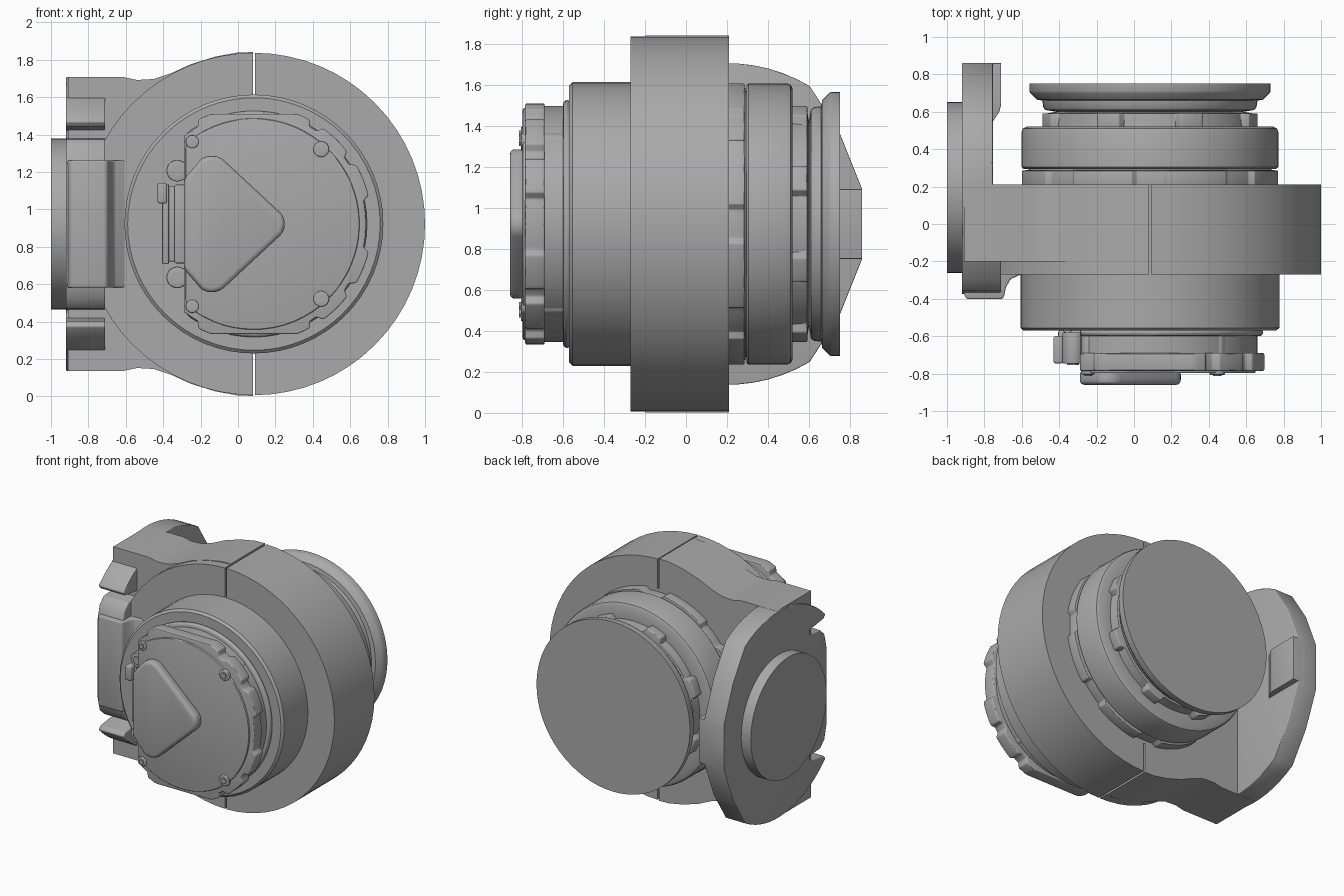
import bpy
from math import sin, cos, pi, radians, hypot

if "Cube" in bpy.data.objects:
    bpy.data.objects.remove(bpy.data.objects["Cube"])

CX, CZ = 0.085, 0.922      # main axis, runs along y
SEG = 64

grey = bpy.data.materials.new("plain_grey")
grey.use_nodes = True
colour = (0.4, 0.4, 0.4, 1)
grey.diffuse_color = colour
grey.node_tree.nodes["Principled BSDF"].inputs["Base Color"].default_value = colour
parts = []


def add(name, verts, faces, bevel=0):
    mesh = bpy.data.meshes.new(name)
    mesh.from_pydata(verts, [], faces)
    mesh.materials.append(grey)
    ob = bpy.data.objects.new(name, mesh)
    bpy.context.collection.objects.link(ob)
    bpy.ops.object.select_all(action='DESELECT')
    ob.select_set(True)
    bpy.context.view_layer.objects.active = ob
    bpy.ops.object.mode_set(mode='EDIT')
    bpy.ops.mesh.select_all(action='SELECT')
    bpy.ops.mesh.normals_make_consistent(inside=False)
    bpy.ops.object.mode_set(mode='OBJECT')
    if bevel:
        m = ob.modifiers.new("rounded_edges", 'BEVEL')
        m.width, m.segments, m.limit_method = bevel, 3, 'ANGLE'
        m.angle_limit = radians(35)
        bpy.ops.object.modifier_apply(modifier=m.name)
    bpy.ops.object.shade_smooth_by_angle(angle=radians(30))
    return ob


def prism(name, pts, axis, a, b, bevel=0):
    """Extrude a 2D outline along an axis; heights are relative to the main axis."""
    place = {'x': lambda p, d: (d, p[0], CZ + p[1]),
             'y': lambda p, d: (p[0], d, CZ + p[1]),
             'z': lambda p, d: (p[0], p[1], CZ + d)}[axis]
    n = len(pts)
    verts = [place(p, d) for d in (a, b) for p in pts]
    faces = [tuple(range(n)), tuple(range(2 * n - 1, n - 1, -1))]
    faces += [(i, (i + 1) % n, n + (i + 1) % n, n + i) for i in range(n)]
    return add(name, verts, faces, bevel)


def lathe(name, profile):
    """Revolve (y, radius) points around the main axis, with closed ends."""
    verts = [(CX + r * cos(2 * pi * i / SEG), y, CZ + r * sin(2 * pi * i / SEG))
             for y, r in profile for i in range(SEG)]
    faces = [(k * SEG + i, k * SEG + (i + 1) % SEG,
              (k + 1) * SEG + (i + 1) % SEG, (k + 1) * SEG + i)
             for k in range(len(profile) - 1) for i in range(SEG)]
    faces += [tuple(range(SEG)), tuple(range(len(verts) - SEG, len(verts)))]
    return add(name, verts, faces)


def arc(r, a, b, n=SEG, cx=CX, cz=0):
    return [(cx + r * cos(radians(a + (b - a) * i / n)),
             cz + r * sin(radians(a + (b - a) * i / n))) for i in range(n + 1)]


def circle(r, n=SEG, cx=CX, cz=0):
    return arc(r, 0, 360, n, cx, cz)[:-1]


def mirrored(half):
    """Close an outline by reflecting it below the main axis."""
    return half + [(u, -v) for u, v in reversed(half)]


def tabbed(base, tab, angles, width):
    """Circle with raised tabs centred on the given angles."""
    pts = []
    for i in range(180):
        t = i * 2
        near = min(abs((t - a + 180) % 360 - 180) for a in angles)
        r = tab if near <= width else base
        pts.append((CX + r * cos(radians(t)), r * sin(radians(t))))
    return pts


# Main drum, front shoulder and neck
lathe("main_drum", [(-0.57, 0.58), (-0.57, 0.675), (-0.555, 0.692),
                    (0.21, 0.692), (0.21, 0.665), (0.29, 0.665)])
flat = -0.29
neck = [(max(x, flat), z) for x, z in circle(0.575)]
prism("front_neck", neck, 'y', -0.70, -0.56)
fillet = [(max(x, flat), z) for x, z in circle(0.605)]
prism("neck_step", fillet, 'y', -0.60, -0.56, 0.02)

# Rear rings with tabs
eight = [22.5 + 45 * i for i in range(8)]
prism("rear_tab_ring", tabbed(0.668, 0.692, eight, 15), 'y', 0.20, 0.285, 0.004)
lathe("rear_drum", [(0.28, 0.65), (0.295, 0.65), (0.295, 0.675), (0.305, 0.687),
                    (0.49, 0.687), (0.51, 0.68), (0.52, 0.66), (0.52, 0.565),
                    (0.59, 0.56), (0.60, 0.50), (0.62, 0.50)])
prism("rear_lug_ring", tabbed(0.56, 0.60, eight, 7), 'y', 0.51, 0.592, 0.006)

# Output disc at the back
lathe("output_disc", [(0.60, 0.50), (0.61, 0.56), (0.625, 0.57), (0.66, 0.575),
                      (0.665, 0.605), (0.70, 0.64), (0.71, 0.645), (0.752, 0.645)])

# Front cover: flattened round plate with rim tabs
rim = [(max(x, flat), max(-0.588, min(0.588, z))) for x, z in
       tabbed(0.60, 0.632, (22, -22, 46, -46, 70, -70, 90, -90, 110, -110), 8)]
prism("cover_plate", rim, 'y', -0.785, -0.69, 0.008)
inner = [(max(x, flat + 0.01), z) for x, z in circle(0.565)]
prism("cover_face", inner, 'y', -0.797, -0.76, 0.006)

# Rounded triangular boss
boss = (arc(0.09, -42, 42, 8, 0.16) + arc(0.10, 48, 125, 8, -0.14, 0.265)
        + [(-0.29, 0.24), (-0.29, -0.24)] + arc(0.10, -125, -48, 8, -0.14, -0.265))
prism("cover_boss", boss, 'y', -0.86, -0.78, 0.025)

# Screws: four on the cover, two larger on the flat side
for x, z, r, y in ((-0.245, 0.44, 0.035, -0.80), (0.445, 0.40, 0.042, -0.80),
                   (-0.325, 0.285, 0.058, -0.74)):
    for side, s in (("upper", 1), ("lower", -1)):
        prism(side + "_screw_collar", circle(r, 20, x, s * z), 'y', y - 0.006, -0.58, 0.006)
        prism(side + "_screw_head", circle(r * 0.55, 6, x, s * z), 'y', y - 0.014, y)

# Side connector on the flat of the neck
for x0, x1, h, y0 in ((-0.34, -0.28, 0.21, -0.72), (-0.375, -0.33, 0.20, -0.69),
                      (-0.405, -0.37, 0.215, -0.70)):
    prism("side_connector", [(x0, y0), (x1, y0), (x1, -0.57), (x0, -0.57)],
          'z', -h, h, 0.008)
prism("connector_latch", [(-0.43, -0.745), (-0.38, -0.745), (-0.38, -0.60),
                          (-0.43, -0.60)], 'z', 0.11, 0.22, 0.01)

# Split clamp around the drum
gap = 0.006
prism("clamp_outer_half", [(x + gap if abs(x - CX) < 0.01 else x, z)
                           for x, z in arc(0.915, -90, 90, 32)], 'y', -0.27, 0.21)
prism("clamp_front_half", [(x - gap if abs(x - CX) < 0.01 else x, z)
                           for x, z in arc(0.915, 90, 270, 32)], 'y', -0.27, -0.19)
block = [(CX - gap, 0.919), (0.0, 0.917), (-0.12, 0.895), (-0.25, 0.855),
         (-0.36, 0.805), (-0.45, 0.775), (-0.54, 0.77), (-0.61, 0.785), (-0.91, 0.785)]
prism("clamp_bracket_half", mirrored(block), 'y', -0.20, 0.21)

# Mounting flange with notched ears
top = arc(0.785, 59, 135, 14, 0.20)
ear = [(-0.36, 0.545), (-0.34, 0.52), (-0.18, 0.50), (-0.17, 0.46), (-0.30, 0.45),
       (-0.35, 0.40), (-0.375, 0.30)]
outline = [(0.86, 0.17), (0.75, 0.445)] + top + ear
prism("mounting_flange", mirrored(outline), 'x', -0.92, -0.755, 0.006)
front_ear = [(0.20, 0.785)] + [p for p in top if p[0] < 0.19] + ear + [(0.20, 0.30)]
for side, s in (("upper", 1), ("lower", -1)):
    prism(side + "_ear", [(y, s * z) for y, z in front_ear], 'x', -0.915, -0.71, 0.006)

# Swelling at the front of the flange, blending into the clamp
swell = [(-0.915, -0.36), (-0.90, -0.395), (-0.885, -0.402), (-0.71, -0.402),
         (-0.695, -0.39), (-0.685, -0.34), (-0.66, -0.295), (-0.60, -0.268), (-0.60, -0.1),
         (-0.915, -0.1)]
prism("flange_swelling", swell, 'z', -0.34, 0.34, 0.03)

# Rear stop on the flange and round mounting pad
stop = [(-0.91, 0.86), (-0.71, 0.86), (-0.71, 0.64), (-0.72, 0.60), (-0.76, 0.54),
        (-0.91, 0.54)]
prism("flange_stop", stop, 'z', -0.17, 0.17, 0.004)
prism("mounting_pad", circle(0.456, SEG, 0.195), 'x', -1.0, -0.91)
